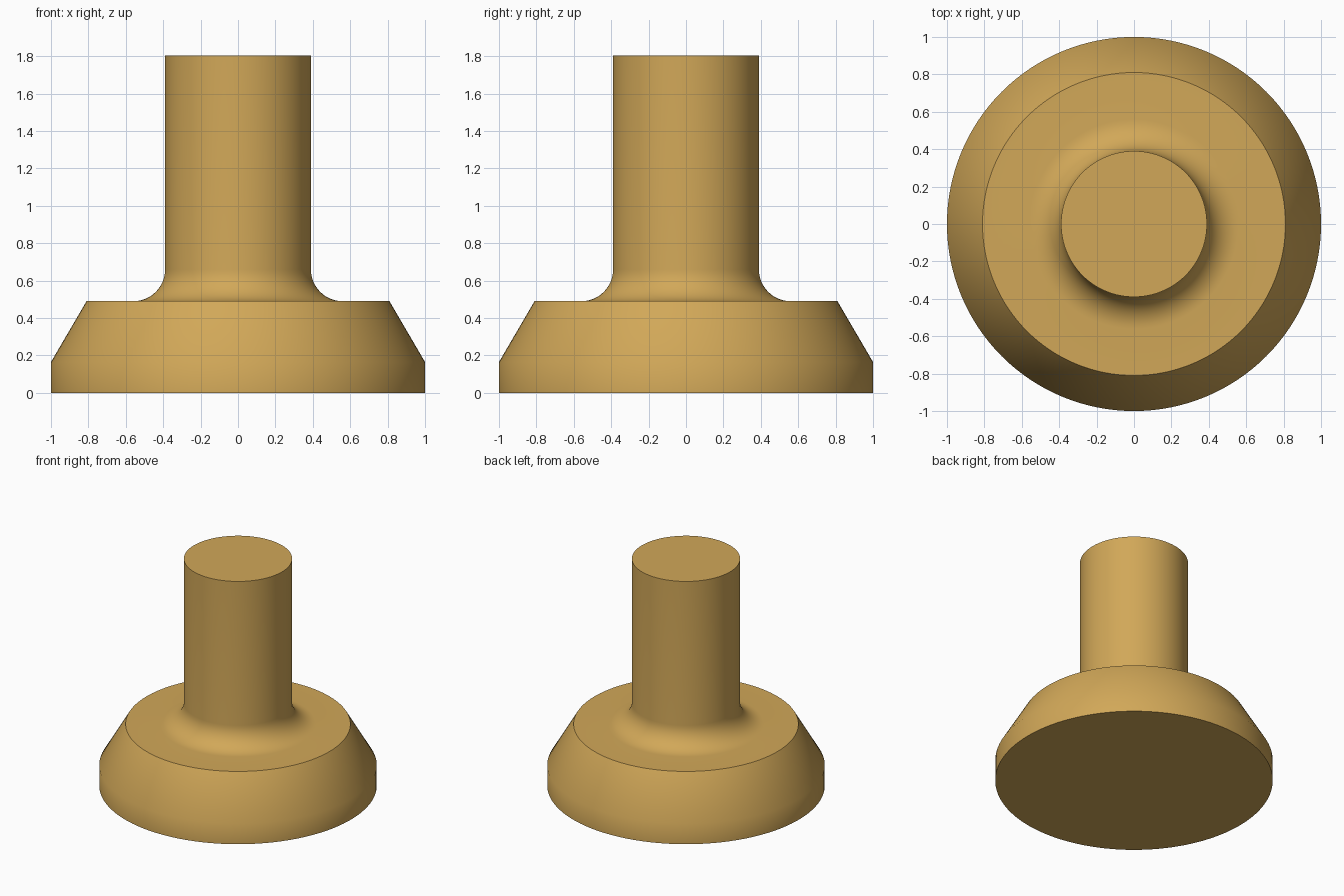
import bpy
import bmesh
import math

if "Cube" in bpy.data.objects:
    bpy.data.objects.remove(bpy.data.objects["Cube"])

SEGMENTS = 128
BASE_R, RIM_Z = 1.0, 0.165        # straight rim of the base
TOP_R, TOP_Z = 0.81, 0.49         # flat top of the tapered base
STEM_R, STEM_Z = 0.39, 1.805      # upright stem
FILLET = 0.17                     # radius of the blend at the stem foot

brass = bpy.data.materials.new("brass")
brass.diffuse_color = (0.64, 0.39, 0.098, 1.0)
brass.use_nodes = True
brass.node_tree.nodes["Principled BSDF"].inputs["Base Color"].default_value = brass.diffuse_color

# Half profile: base, taper, shoulder, concave fillet, stem
profile = [(BASE_R, 0), (BASE_R, RIM_Z), (TOP_R, TOP_Z)]
for i in range(13):
    a = math.radians(270 - 90 * i / 12)
    profile.append((STEM_R + FILLET + FILLET * math.cos(a),
                    TOP_Z + FILLET + FILLET * math.sin(a)))
profile.append((STEM_R, STEM_Z))

# Turn the profile into rings and join them
bm = bmesh.new()
rings = []
for r, z in profile:
    rings.append([bm.verts.new((r * math.cos(2 * math.pi * k / SEGMENTS),
                                r * math.sin(2 * math.pi * k / SEGMENTS), z))
                  for k in range(SEGMENTS)])
for low, high in zip(rings, rings[1:]):
    for k in range(SEGMENTS):
        n = (k + 1) % SEGMENTS
        bm.faces.new((low[k], low[n], high[n], high[k]))

# Flat end caps
bm.faces.new(rings[0][::-1])
bm.faces.new(rings[-1])

mesh = bpy.data.meshes.new("flanged_stem")
bm.to_mesh(mesh)
bm.free()
mesh.materials.append(brass)
stem = bpy.data.objects.new("flanged_stem", mesh)
bpy.context.collection.objects.link(stem)

# Smooth the round sides, keep shoulder and end edges crisp
bpy.context.view_layer.objects.active = stem
stem.select_set(True)
bpy.ops.object.shade_smooth_by_angle(angle=math.radians(40))
